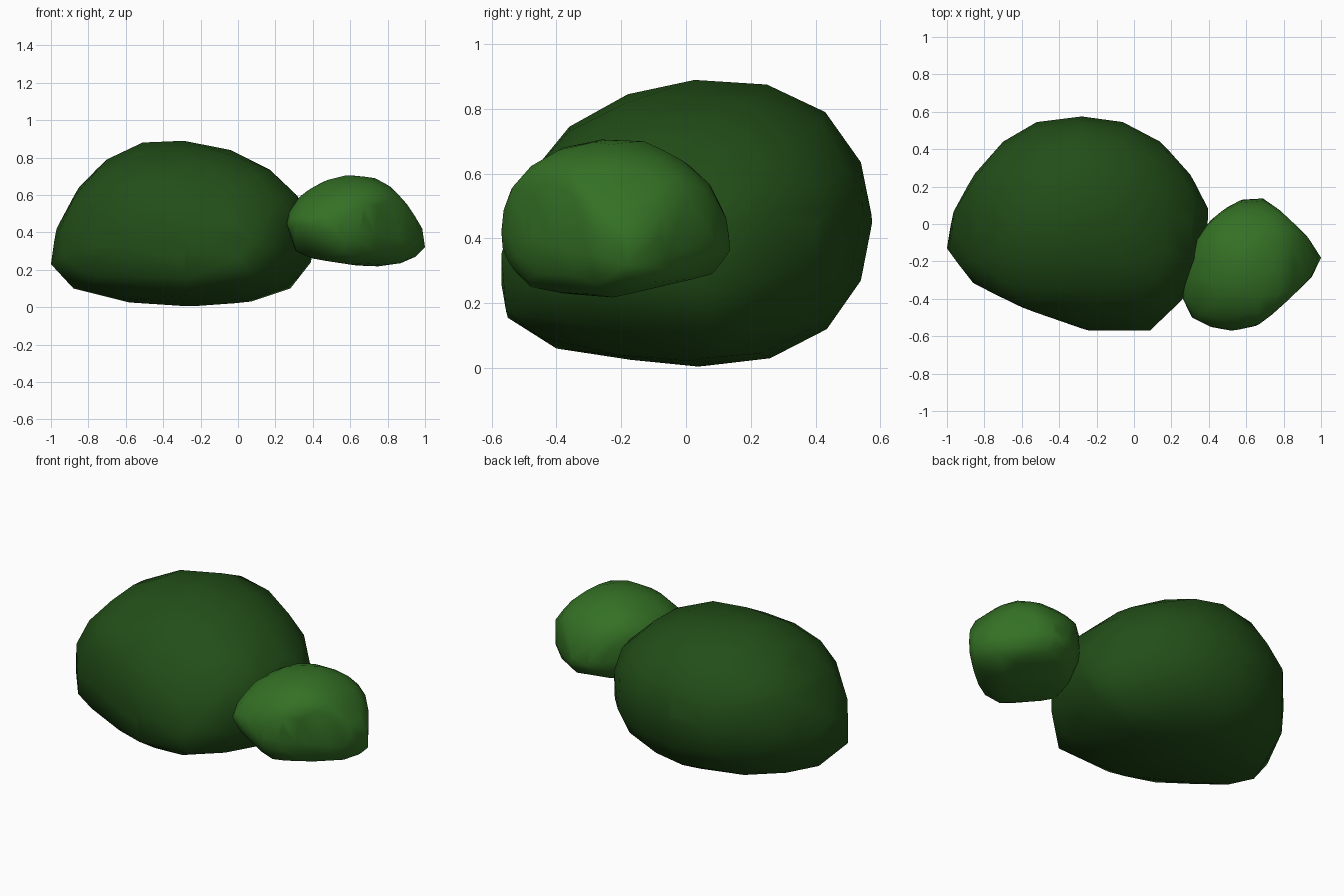
import bpy, bmesh, math
from mathutils import Vector

if "Cube" in bpy.data.objects:
    bpy.data.objects.remove(bpy.data.objects["Cube"])


def blob(name, color, cuts, mid, half, outlines, extra):
    """Convex rounded mass shaped by its three outlines plus a few surface points.
    outlines: (u axis, v axis, depth axis, depth plane (a, b, c), points)"""
    mid = Vector(mid)
    guides = [Vector(p) for p in extra]
    planes = []
    for iu, iv, iw, (a, b, c), pts in outlines:
        for k, (u, v) in enumerate(pts):
            g = Vector((0, 0, 0))
            g[iu], g[iv], g[iw] = u, v, a + b * u + c * v
            guides.append(g)
            # limiting plane through this outline edge
            u2, v2 = pts[(k + 1) % len(pts)]
            n = Vector((0, 0, 0))
            n[iu], n[iv] = v2 - v, u - u2
            n.normalize()
            dist = n[iu] * (u - mid[iu]) + n[iv] * (v - mid[iv])
            planes.append((n, dist) if dist > 0 else (-n, -dist))

    def limit(p):
        s = min([1.0] + [(d + 0.002) / n.dot(p) for n, d in planes if n.dot(p) > 1e-6])
        return p * s

    # guide points as direction + radius, relative to the base ellipsoid
    pulls = []
    for g in guides:
        p = limit(g - mid)
        q = Vector([p[i] / half[i] for i in range(3)])
        pulls.append((q.normalized(), q.length))

    ball = bmesh.new()
    bmesh.ops.create_cube(ball, size=2)
    bmesh.ops.subdivide_edges(ball, edges=ball.edges[:], cuts=cuts, use_grid_fill=True)
    points = [limit(g - mid) + mid for g in guides]
    for v in ball.verts:
        d = Vector([math.tan(c * math.pi / 4) for c in v.co]).normalized()
        if min((d - q[0]).length for q in pulls) < 0.12:
            continue
        total = radius = 0.0
        for direction, r in pulls:
            w = 1 / ((d - direction).length_squared + 0.02) ** 2
            total += w
            radius += w * r
        p = d * (radius / total)
        points.append(mid + limit(Vector([p[i] * half[i] for i in range(3)])))
    ball.free()

    # convex skin over all points
    bm = bmesh.new()
    for p in points:
        bm.verts.new(p)
    bmesh.ops.remove_doubles(bm, verts=bm.verts[:], dist=0.02)
    bmesh.ops.convex_hull(bm, input=bm.verts[:])
    bmesh.ops.delete(bm, geom=[v for v in bm.verts if not v.link_faces], context='VERTS')
    bmesh.ops.recalc_face_normals(bm, faces=bm.faces[:])
    for f in bm.faces:
        f.smooth = True

    mesh = bpy.data.meshes.new(name)
    bm.to_mesh(mesh)
    bm.free()
    mat = bpy.data.materials.new(name + "_green")
    mat.diffuse_color = color
    mat.use_nodes = True
    mat.node_tree.nodes["Principled BSDF"].inputs["Base Color"].default_value = mat.diffuse_color
    mesh.materials.append(mat)
    obj = bpy.data.objects.new(name, mesh)
    bpy.context.collection.objects.link(obj)
    return obj


# large dark clump: domed top, wide base, heavy front right corner
front = [(-1, .23), (-.97, .42), (-.85, .64), (-.70, .79), (-.51, .88), (-.29, .89),
         (-.04, .84), (.17, .735), (.32, .59), (.40, .42), (.39, .24), (.28, .10),
         (.07, .03), (-.24, .005), (-.58, .025), (-.88, .10)]
side = [(-.58, .33), (-.55, .155), (-.40, .06), (-.17, .025), (.05, .003), (.26, .03),
        (.435, .12), (.54, .27), (.575, .45), (.54, .635), (.43, .79), (.25, .875),
        (.04, .89), (-.18, .845), (-.36, .745), (-.50, .57)]
top = [(-1, -.13), (-.965, .065), (-.85, .27), (-.70, .44), (-.52, .545), (-.30, .58),
       (-.06, .545), (.14, .44), (.30, .265), (.40, .07), (.39, -.12), (.26, -.40),
       (.085, -.57), (-.24, -.57), (-.60, -.445), (-.86, -.315)]
blob("large_foliage", (0.016, 0.076, 0.009, 1), 3, (-.29, .01, .445), (.70, .58, .445),
     [(0, 2, 1, (.05, .08, 0), front),
      (1, 2, 0, (-.28, 0, 0), side),
      (0, 1, 2, (.42, .06, .13), top)],
     [(.083, -.567, .17), (-.24, -.57, .33), (.26, -.40, .28),
      (-1, -.13, .23), (-.86, -.31, .20)])

# small light clump: rounded front, pointed at the back and the right
front = [(.26, .43), (.275, .51), (.33, .59), (.40, .64), (.48, .68), (.58, .705),
         (.73, .69), (.82, .64), (.91, .54), (.985, .42), (1, .32), (.95, .27),
         (.87, .235), (.75, .218), (.65, .222), (.40, .26), (.31, .30)]
side = [(-.575, .45), (-.54, .55), (-.48, .62), (-.38, .68), (-.24, .71), (-.13, .70),
        (-.01, .64), (.07, .57), (.125, .46), (.135, .36), (.08, .29), (-.22, .22),
        (-.38, .218), (-.48, .25), (-.53, .30), (-.57, .37)]
top = [(.26, -.40), (.27, -.25), (.33, -.10), (.41, .02), (.50, .09), (.58, .13),
       (.69, .14), (.77, .08), (.92, -.06), (1, -.18), (.94, -.30), (.84, -.39),
       (.74, -.49), (.65, -.545), (.52, -.57), (.41, -.55), (.31, -.50)]
blob("small_foliage", (0.034, 0.162, 0.018, 1), 4, (.62, -.23, .45), (.36, .35, .245),
     [(0, 2, 1, (-.376, .2, 0), front),
      (1, 2, 0, (.664, .2, 0), side),
      (0, 1, 2, (.46, -.13, -.05), top)],
     [(1, -.18, .32), (.68, .14, .36)])
